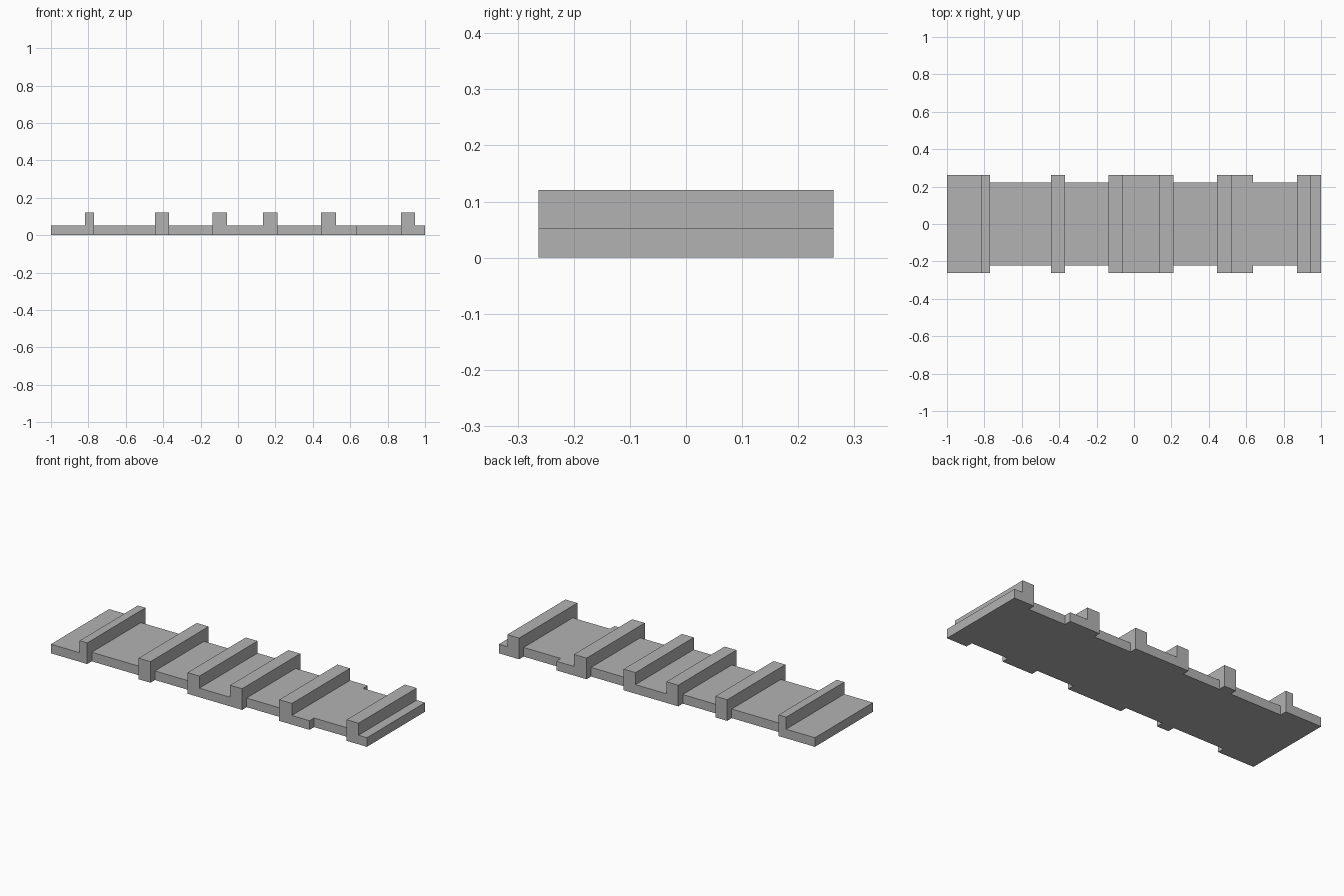
import bpy
import bmesh

cube = bpy.data.objects.get("Cube")
if cube:
    bpy.data.objects.remove(cube, do_unlink=True)

WIDE, NARROW = 0.263, 0.222       # half depths of the slab
SLAB_TOP, RIB_TOP = 0.052, 0.121

# Spans along x: full-depth slab sections, and raised ribs
wide_spans = [(-1, -0.77), (-0.445, -0.37), (-0.135, 0.21), (0.445, 0.637), (0.872, 1)]
rib_spans = [(-0.818, -0.77), (-0.445, -0.37), (-0.135, -0.06),
             (0.135, 0.21), (0.445, 0.525), (0.872, 0.947)]


def inside(x, spans):
    return any(a < x < b for a, b in spans)


def extrude_up(bm, faces, height):
    """Raise faces, leaving walls around them, and return the raised faces."""
    geom = bmesh.ops.extrude_face_region(bm, geom=faces)["geom"]
    verts = [g for g in geom if isinstance(g, bmesh.types.BMVert)]
    bmesh.ops.translate(bm, verts=verts, vec=(0, 0, height))
    return [g for g in geom if isinstance(g, bmesh.types.BMFace)]


# Floor plan: strips between all the span ends, with edge tabs in wide sections
bm = bmesh.new()
stations = sorted({x for span in wide_spans + rib_spans for x in span})
rows = [-WIDE, -NARROW, NARROW, WIDE]
for x0, x1 in zip(stations, stations[1:]):
    for row, (y0, y1) in enumerate(zip(rows, rows[1:])):
        if row == 1 or inside((x0 + x1) / 2, wide_spans):
            corners = [(x0, y0), (x1, y0), (x1, y1), (x0, y1)]
            bm.faces.new([bm.verts.new((x, y, 0)) for x, y in corners])
bmesh.ops.remove_doubles(bm, verts=bm.verts[:], dist=0.0001)

# Slab thickness: keep the floor plan as the underside
floor = bm.faces[:]
copy = bmesh.ops.duplicate(bm, geom=floor)["geom"]
top = extrude_up(bm, [g for g in copy if isinstance(g, bmesh.types.BMFace)], SLAB_TOP)
bmesh.ops.remove_doubles(bm, verts=bm.verts[:], dist=0.0001)

# Ribs rise from the slab top
ribs = [f for f in top if inside(f.calc_center_median().x, rib_spans)]
extrude_up(bm, ribs, RIB_TOP - SLAB_TOP)

# Merge coplanar strips into clean flat faces
bmesh.ops.recalc_face_normals(bm, faces=bm.faces[:])
bmesh.ops.dissolve_limit(bm, angle_limit=0.01, verts=bm.verts[:], edges=bm.edges[:])
bmesh.ops.recalc_face_normals(bm, faces=bm.faces[:])

mesh = bpy.data.meshes.new("ribbed_slab")
bm.to_mesh(mesh)
bm.free()
slab = bpy.data.objects.new("ribbed_slab", mesh)
bpy.context.collection.objects.link(slab)

# Plain grey finish
grey = bpy.data.materials.new("plain_grey")
grey.use_nodes = True
colour = (0.45, 0.45, 0.45, 1)
grey.diffuse_color = colour
grey.node_tree.nodes["Principled BSDF"].inputs["Base Color"].default_value = colour
mesh.materials.append(grey)
